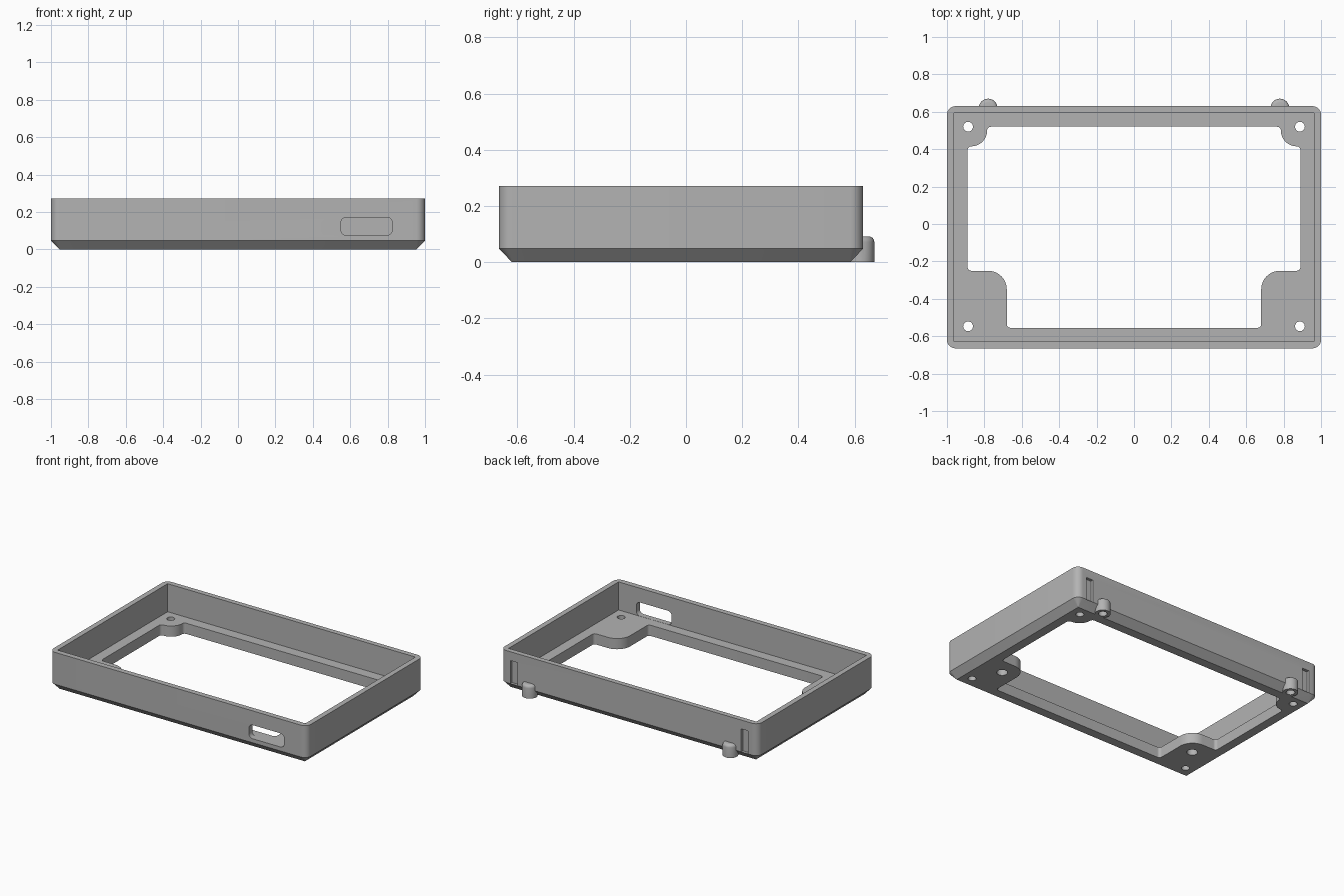
import bpy, bmesh
from math import sin, cos, pi
from mathutils import Vector, Matrix

cube = bpy.data.objects.get("Cube")
if cube:
    bpy.data.objects.remove(cube, do_unlink=True)

grey = bpy.data.materials.new("plain grey")
grey.use_nodes = True
colour = (0.45, 0.45, 0.45, 1)
grey.diffuse_color = colour
grey.node_tree.nodes["Principled BSDF"].inputs["Base Color"].default_value = colour

FRONT, BACK = -0.665, 0.63      # outer wall faces
FLOOR, TOP = 0.075, 0.272


def rounded(corners, steps=8):
    """Round the right-angled corners (x, y, radius) of an outline."""
    loop = []
    for i, (x, y, r) in enumerate(corners):
        p = Vector((x, y))
        u = (Vector(corners[i - 1][:2]) - p).normalized()
        v = (Vector(corners[(i + 1) % len(corners)][:2]) - p).normalized()
        for k in range(steps + 1 if r else 1):
            t = pi / 2 * k / steps
            loop.append(p + (u + v) * r - v * r * cos(t) - u * r * sin(t))
    return loop


def rect(x0, x1, y0, y1, r=0):
    return rounded([(x0, y0, r), (x1, y0, r), (x1, y1, r), (x0, y1, r)])


def circle(x, y, r, n=32):
    return [Vector((x + r * cos(2 * pi * k / n), y + r * sin(2 * pi * k / n)))
            for k in range(n)]


def loft(name, layers, matrix=None):
    """Closed solid through (outline, height) layers."""
    bm = bmesh.new()
    rings = [[bm.verts.new((p.x, p.y, z)) for p in loop] for loop, z in layers]
    for a, b in zip(rings, rings[1:]):
        for i in range(len(a)):
            j = (i + 1) % len(a)
            bm.faces.new((a[i], a[j], b[j], b[i]))
    bm.faces.new(rings[0][::-1])
    bm.faces.new(rings[-1])
    if matrix:
        bm.transform(matrix)
    bmesh.ops.recalc_face_normals(bm, faces=bm.faces)
    mesh = bpy.data.meshes.new(name)
    bm.to_mesh(mesh)
    bm.free()
    mesh.materials.append(grey)
    obj = bpy.data.objects.new(name, mesh)
    bpy.context.collection.objects.link(obj)
    return obj


def combine(target, tool, operation="DIFFERENCE"):
    bpy.context.view_layer.objects.active = target
    mod = target.modifiers.new("combine", "BOOLEAN")
    mod.operation, mod.solver, mod.object = operation, "EXACT", tool
    bpy.ops.object.modifier_apply(modifier=mod.name)
    bpy.data.objects.remove(tool, do_unlink=True)


# Outer shell with chamfered underside
c = 0.046
outer = rect(-1, 1, FRONT, BACK, c)
foot = rect(-1 + c, 1 - c, FRONT + c, BACK - c, 0.001)
frame = loft("case_frame", [(foot, 0), (outer, 0.048), (outer, TOP)])

# Rear pegs with rounded tops
for side in (-1, 1):
    layers = [(0.05, 0), (0.05, 0.072)]
    layers += [(0.03 + 0.02 * cos(a), 0.072 + 0.02 * sin(a))
               for a in (pi / 8, pi / 4, 3 * pi / 8, pi / 2)]
    peg = loft("rear_peg", [(circle(side * 0.78, 0.62, r), z) for r, z in layers])
    combine(frame, peg, "UNION")

# Inner cavity
combine(frame, loft("cavity", [(rect(-0.963, 0.963, -0.627, 0.594), FLOOR), 
                               (rect(-0.963, 0.963, -0.627, 0.594), 0.4)]))

# Floor opening that leaves a pad in each corner
half = [(0.68, -0.555, 0.02), (0.68, -0.25, 0.1), (0.89, -0.25, 0.02),
        (0.89, 0.415, 0.02), (0.785, 0.415, 0.085), (0.785, 0.52, 0.02)]
opening = rounded(half + [(-x, y, r) for x, y, r in reversed(half)])
combine(frame, loft("opening", [(opening, -0.1), (opening, 0.2)]))

# Screw holes, blind pad holes, peg sockets and rear slots
for side in (-1, 1):
    holes = [(0.887, 0.52, 0.026, 0.2), (0.887, -0.547, 0.026, 0.2),
             (0.79, -0.365, 0.035, 0.05), (0.78, 0.62, 0.028, 0.05)]
    for x, y, r, depth in holes:
        ring = circle(side * x, y, r)
        combine(frame, loft("hole", [(ring, -0.1), (ring, depth)]))
    xs = sorted((side * 0.87, side * 0.925))
    slot = rect(*xs, BACK - 0.02, BACK + 0.1)
    combine(frame, loft("slot", [(slot, 0.048), (slot, 0.21)]))

# Rounded port window in the front wall
window = rect(0.55, 0.825, 0.076, 0.172, 0.03)
upright = Matrix.Rotation(pi / 2, 4, "X")
combine(frame, loft("window", [(window, 0.6), (window, 0.7)], upright))

bpy.ops.object.select_all(action="DESELECT")
frame.select_set(True)
bpy.context.view_layer.objects.active = frame
bpy.ops.object.shade_smooth_by_angle(angle=pi / 6)
